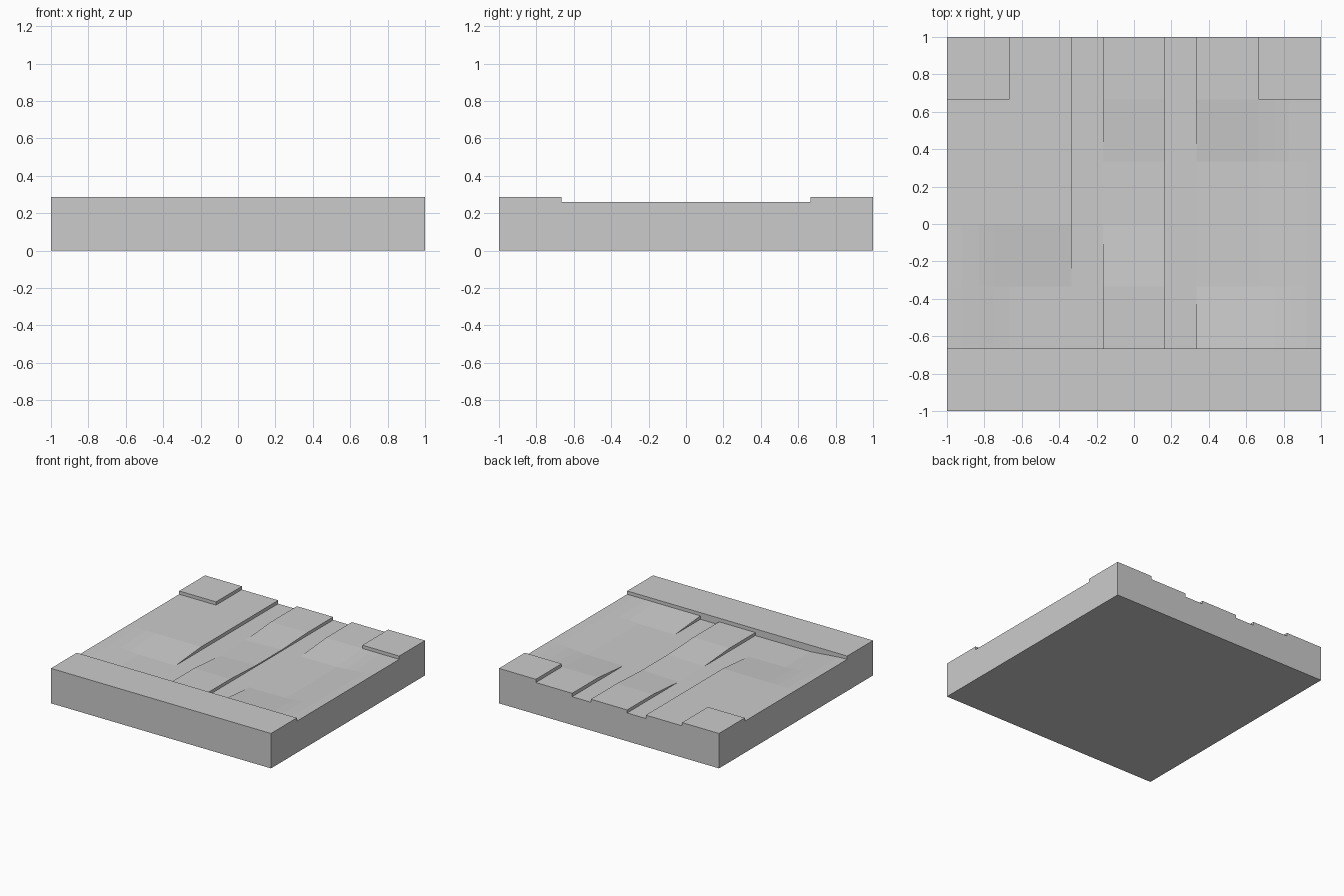
import bpy, bmesh

if "Cube" in bpy.data.objects:
    bpy.data.objects.remove(bpy.data.objects["Cube"])

TOP, LAND, ROAD, DITCH = 0.287, 0.26, 0.257, 0.232
T = 0.665
XS = [-1, -0.92, -0.83, -0.75, -T, -0.335, -0.165, 0.165, 0.335, T, 0.75, 0.83, 0.92, 1]
YS = [-1, -T, -0.333, 0, 0.333, T, 1]


def ramp(v, a, b):
    t = min(max((v - a) / (b - a), 0), 1)
    return t


def fade(x):
    # dip is full near the ditches and eases out to the tile edge
    t = ramp(abs(x), 0.6, 1)
    return 1 - t * t * (3 - 2 * t)


def region(x, y):
    if y < -T or (y > T and abs(x) > T):
        return "rim"
    if x < -0.335:
        return "left_bank"
    if x > 0.335:
        return "right_bank"
    return "road" if abs(x) < 0.165 else "ditch"


def height(kind, x, y):
    if kind == "rim":
        return TOP
    if kind == "ditch":
        return DITCH
    if kind == "left_bank":
        return LAND - (LAND - DITCH) * fade(x) * (1 - ramp(y, -0.333, 0))
    if kind == "right_bank":
        return LAND - (LAND - DITCH) * fade(x) * (1 - ramp(abs(y), 0.333, T))
    dip = ramp(y, -0.333, 0) * (1 - ramp(y, 0.333, T))
    return ROAD - (ROAD - DITCH) * dip * (1 if x < 0 else 0.6)


bm = bmesh.new()


def face(pts):
    # skip repeated corners so walls can taper to nothing
    out = []
    for p in pts:
        if not any(sum(abs(a - b) for a, b in zip(p, q)) < 1e-5 for q in out):
            out.append(p)
    if len(out) > 2:
        bm.faces.new([bm.verts.new(p) for p in out])


def cell_kind(i, j):
    if 0 <= i < len(XS) - 1 and 0 <= j < len(YS) - 1:
        return region((XS[i] + XS[i + 1]) / 2, (YS[j] + YS[j + 1]) / 2)
    return None


def wall(kind, other, p, q):
    # vertical face where this cell stands above its neighbour or the outside
    if kind == other:
        return
    hi = [height(kind, *p), height(kind, *q)]
    lo = [min(h, height(other, *c)) if other else 0 for h, c in zip(hi, (p, q))]
    face([(*p, lo[0]), (*q, lo[1]), (*q, hi[1]), (*p, hi[0])])


# Terrain surface, bank walls and outer sides
for i in range(len(XS) - 1):
    for j in range(len(YS) - 1):
        k = cell_kind(i, j)
        c = [(XS[i], YS[j]), (XS[i + 1], YS[j]), (XS[i + 1], YS[j + 1]), (XS[i], YS[j + 1])]
        face([(*p, height(k, *p)) for p in c])
        for n, (di, dj) in enumerate([(0, -1), (1, 0), (0, 1), (-1, 0)]):
            wall(k, cell_kind(i + di, j + dj), c[n], c[(n + 1) % 4])

# Flat underside
face([(-1, 1, 0), (1, 1, 0), (1, -1, 0), (-1, -1, 0)])

bmesh.ops.remove_doubles(bm, verts=bm.verts, dist=1e-5)
mesh = bpy.data.meshes.new("terrain_tile")
bm.to_mesh(mesh)
bm.free()
tile = bpy.data.objects.new("terrain_tile", mesh)
bpy.context.collection.objects.link(tile)
